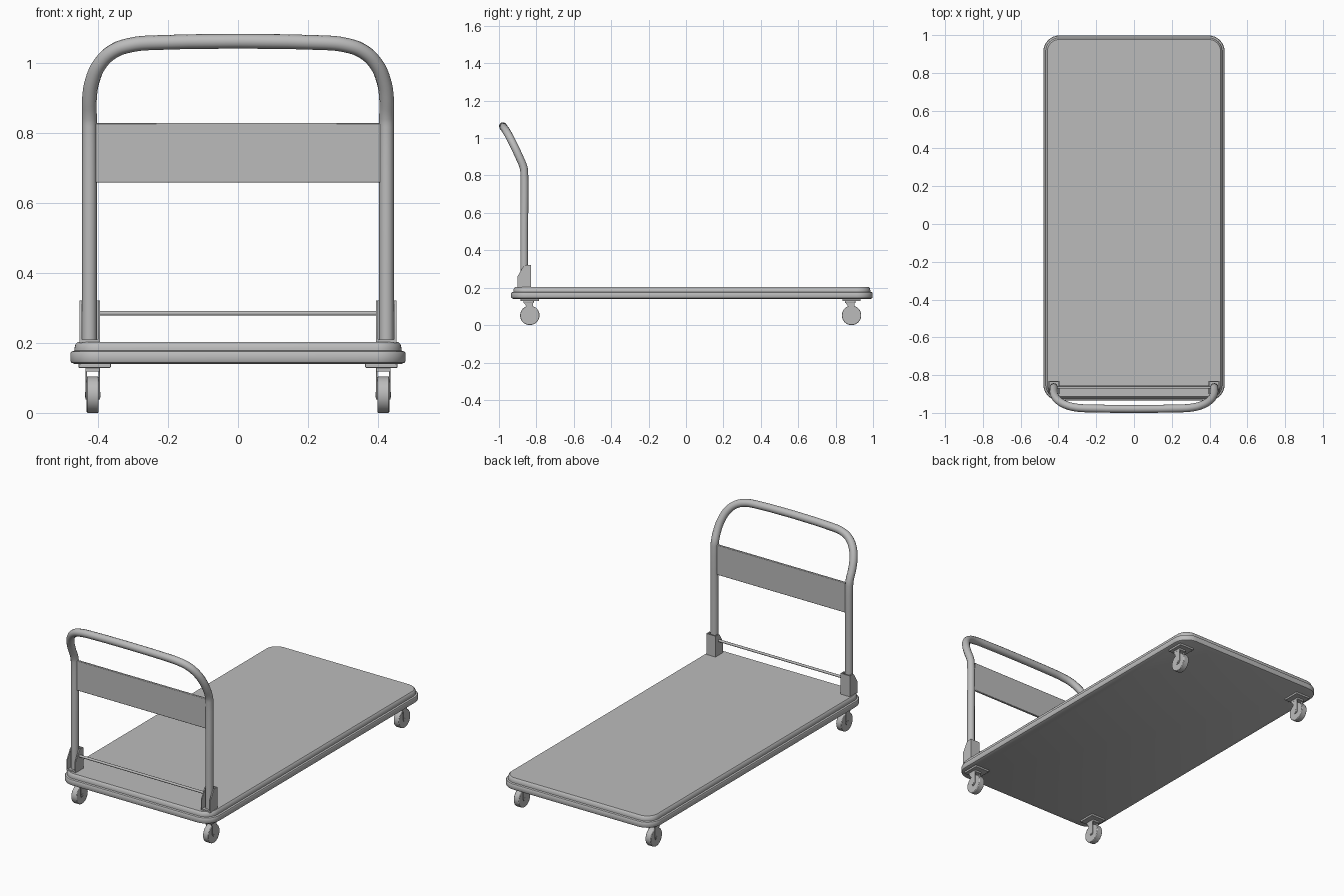
import bpy, bmesh, math
from mathutils import Vector

cube = bpy.data.objects.get("Cube")
if cube:
    bpy.data.objects.remove(cube, do_unlink=True)

grey = bpy.data.materials.new("plain_grey")
grey.use_nodes = True
COLOUR = (0.5, 0.5, 0.5, 1)
grey.diffuse_color = COLOUR
grey.node_tree.nodes["Principled BSDF"].inputs["Base Color"].default_value = COLOUR


def finish(obj, bevel=0.0):
    """Give the part its material, a softened edge and smooth shading."""
    obj.data.materials.append(grey)
    bpy.ops.object.select_all(action='DESELECT')
    obj.select_set(True)
    bpy.context.view_layer.objects.active = obj
    if bevel:
        mod = obj.modifiers.new("soft_edge", 'BEVEL')
        mod.width, mod.segments = bevel, 2
    bpy.ops.object.shade_smooth_by_angle(angle=math.radians(35))
    return obj


def from_bmesh(name, bm, bevel=0.0):
    bmesh.ops.recalc_face_normals(bm, faces=bm.faces)
    mesh = bpy.data.meshes.new(name)
    bm.to_mesh(mesh)
    bm.free()
    obj = bpy.data.objects.new(name, mesh)
    bpy.context.collection.objects.link(obj)
    return finish(obj, bevel)


def box(name, centre, size, bevel=0.0):
    bm = bmesh.new()
    bmesh.ops.create_cube(bm, size=1)
    bmesh.ops.scale(bm, vec=size, verts=bm.verts)
    bmesh.ops.translate(bm, vec=centre, verts=bm.verts)
    return from_bmesh(name, bm, bevel)


def side_plate(name, x, thickness, outline, bevel=0.0):
    """Extrude a (y, z) outline along x, centred on x."""
    bm = bmesh.new()
    face = bm.faces.new([bm.verts.new((x - thickness / 2, y, z)) for y, z in outline])
    new = bmesh.ops.extrude_face_region(bm, geom=[face])["geom"]
    moved = [g for g in new if isinstance(g, bmesh.types.BMVert)]
    bmesh.ops.translate(bm, vec=(thickness, 0, 0), verts=moved)
    return from_bmesh(name, bm, bevel)


def cylinder_x(name, centre, radius, length, sides=32, bevel=0.0):
    cx, cy, cz = centre
    ring = [(cy + radius * math.cos(math.tau * i / sides),
             cz + radius * math.sin(math.tau * i / sides)) for i in range(sides)]
    return side_plate(name, cx, length, ring, bevel)


def rounded_slab(name, half_x, y_min, y_max, radius, rings):
    """Loft rounded rectangles through (inset, z) rings and cap both ends."""
    bm = bmesh.new()
    loops = []
    for inset, z in rings:
        r = radius - inset
        xo = half_x - radius
        corners = ((xo, y_max - radius, 0), (-xo, y_max - radius, 90),
                   (-xo, y_min + radius, 180), (xo, y_min + radius, 270))
        loop = []
        for cx, cy, start in corners:
            for i in range(9):
                a = math.radians(start + i * 90 / 8)
                loop.append(bm.verts.new((cx + r * math.cos(a), cy + r * math.sin(a), z)))
        loops.append(loop)
    for low, high in zip(loops, loops[1:]):
        for i in range(len(low)):
            j = (i + 1) % len(low)
            bm.faces.new((low[i], low[j], high[j], high[i]))
    bm.faces.new(loops[0])
    bm.faces.new(loops[-1])
    return from_bmesh(name, bm)


# Platform: wide rounded bumper and the raised deck on it
rounded_slab("bumper", 0.48, -0.935, 0.998, 0.085,
             [(0.012, 0.14), (0.003, 0.144), (0, 0.15), (0, 0.17), (0.003, 0.175), (0.011, 0.178)])
rounded_slab("deck", 0.468, -0.923, 0.986, 0.073,
             [(0, 0.16), (0, 0.185), (0.003, 0.197), (0.009, 0.203)])

# Push handle: one bent tube, leaning forward at the top
half = [(0.425, -0.865, 0.21), (0.425, -0.865, 0.5), (0.425, -0.865, 0.82),
        (0.425, -0.869, 0.845), (0.425, -0.892, 0.90), (0.417, -0.915, 0.95), (0.394, -0.94, 1.0),
        (0.355, -0.96, 1.036), (0.305, -0.972, 1.053), (0.25, -0.976, 1.059)]
path = half + [(-x, y, z) for x, y, z in reversed(half)]
curve = bpy.data.curves.new("handle", 'CURVE')
curve.dimensions = '3D'
curve.bevel_depth = 0.021
curve.bevel_resolution = 4
curve.resolution_u = 4
curve.use_fill_caps = True
spline = curve.splines.new('BEZIER')
spline.bezier_points.add(len(path) - 1)
for point, co in zip(spline.bezier_points, path):
    point.co = co
    point.handle_left_type = point.handle_right_type = 'AUTO'
handle = bpy.data.objects.new("handle", curve)
bpy.context.collection.objects.link(handle)
bpy.context.view_layer.objects.active = handle
handle.select_set(True)
bpy.ops.object.convert(target='MESH')
finish(bpy.context.view_layer.objects.active)

# Panel and release rod between the uprights
box("handle_panel", (0, -0.865, 0.744), (0.824, 0.014, 0.17), 0.003)
cylinder_x("release_rod", (0, -0.862, 0.285), 0.007, 0.80, 12)

# Folding brackets: channel open to the front
cheek = [(-0.90, 0.2), (-0.90, 0.262), (-0.868, 0.316), (-0.858, 0.322), (-0.83, 0.322), (-0.83, 0.2)]
for side, s in (("left", 1), ("right", -1)):
    for place, x in (("inner", 0.398), ("outer", 0.450)):
        side_plate(f"bracket_{place}_cheek_{side}", s * x, 0.006, cheek)
    box(f"bracket_back_{side}", (s * 0.424, -0.833, 0.261), (0.052, 0.006, 0.122))
    box(f"bracket_base_{side}", (s * 0.424, -0.865, 0.206), (0.052, 0.068, 0.008))

# Casters: mounting plate, swivel, fork and wheel
for side, s in (("left", 1), ("right", -1)):
    for end, y in (("front", -0.835), ("rear", 0.885)):
        tag = f"{end}_{side}"
        x = s * 0.416
        box(f"caster_plate_{tag}", (s * 0.41, y, 0.135), (0.092, 0.098, 0.012), 0.002)
        box(f"caster_swivel_{tag}", (x, y - 0.007, 0.124), (0.042, 0.056, 0.012), 0.002)
        leg = [(y - 0.034, 0.122), (y + 0.016, 0.122), (y + 0.016, 0.05),
               (y + 0.008, 0.039), (y - 0.008, 0.039), (y - 0.016, 0.05), (y - 0.018, 0.10)]
        for place, offset in (("inner", -0.0185), ("outer", 0.0185)):
            side_plate(f"fork_{place}_{tag}", x + s * offset, 0.004, leg)
        cylinder_x(f"wheel_{tag}", (x, y, 0.052), 0.052, 0.034, 32, 0.003)
        cylinder_x(f"axle_{tag}", (x, y, 0.052), 0.008, 0.044, 12)
